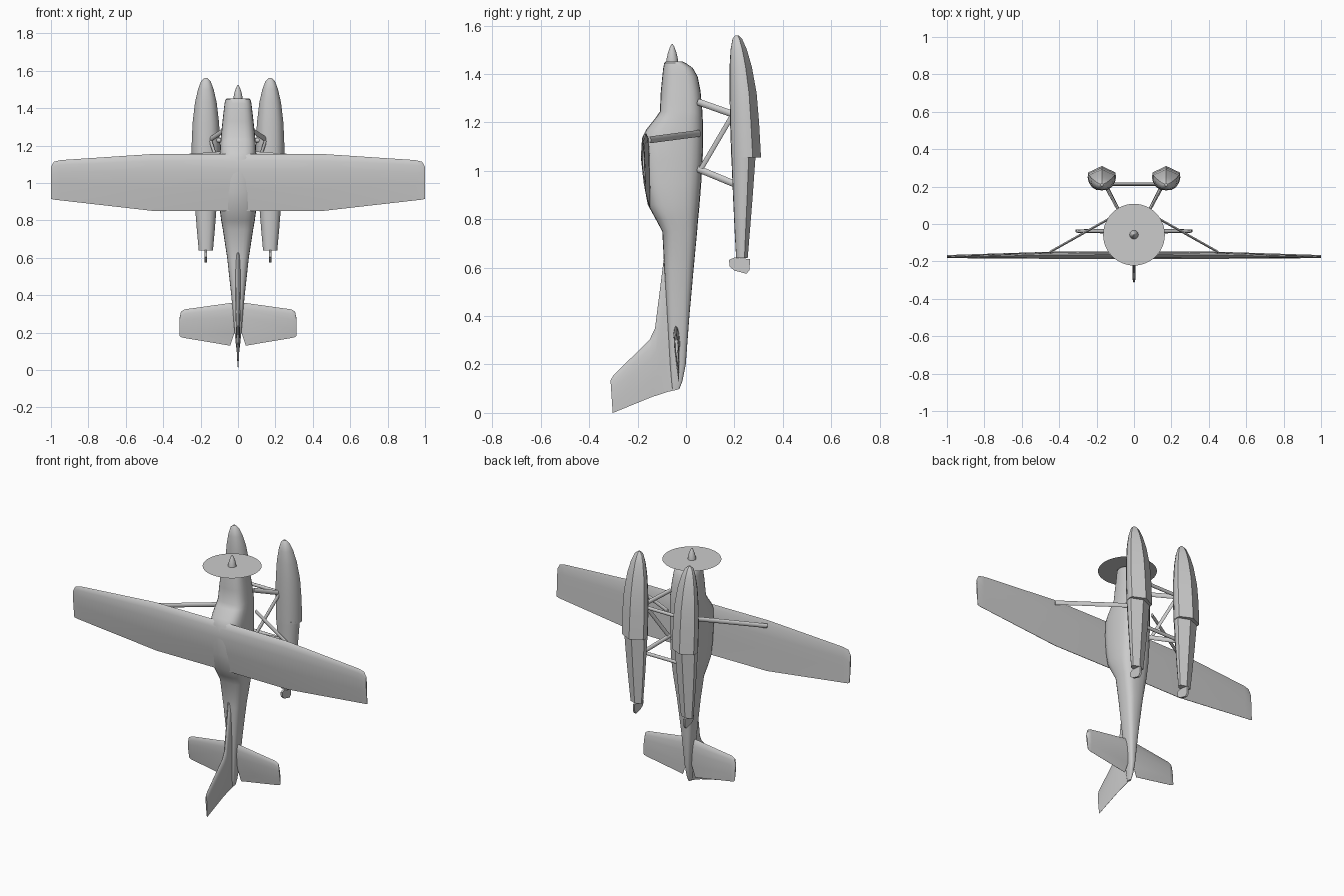
import bpy, bmesh, math
from mathutils import Vector as V

if "Cube" in bpy.data.objects:
    bpy.data.objects.remove(bpy.data.objects["Cube"])


def loft(name, rings, angle=35):
    """Skin a list of equal-length point rings and cap both ends."""
    bm = bmesh.new()
    rows = [[bm.verts.new(p) for p in r] for r in rings]
    n = len(rows[0])
    for a, b in zip(rows, rows[1:]):
        for i in range(n):
            bm.faces.new((a[i], a[(i + 1) % n], b[(i + 1) % n], b[i]))
    bm.faces.new(rows[0])
    bm.faces.new(rows[-1][::-1])
    bmesh.ops.recalc_face_normals(bm, faces=bm.faces)
    me = bpy.data.meshes.new(name)
    bm.to_mesh(me)
    bm.free()
    ob = bpy.data.objects.new(name, me)
    bpy.context.collection.objects.link(ob)
    bpy.ops.object.select_all(action='DESELECT')
    bpy.context.view_layer.objects.active = ob
    ob.select_set(True)
    bpy.ops.object.shade_smooth_by_angle(angle=math.radians(angle))
    return ob


def superellipse(z, y0, y1, hw, e=3.0, n=24):
    """Rounded-box cross-section at height z."""
    c, h, pts = (y0 + y1) / 2, (y1 - y0) / 2, []
    for i in range(n):
        a = math.tau * i / n
        ca, sa = math.cos(a), math.sin(a)
        pts.append((hw * math.copysign(abs(ca) ** (2 / e), ca),
                    c + h * math.copysign(abs(sa) ** (2 / e), sa), z))
    return pts


CAMBERED = [(0, 0), (.03, .4), (.12, .75), (.3, 1), (.6, .7), (1, .06),
            (1, -.06), (.6, -.2), (.3, -.35), (.08, -.3)]
SYMMETRIC = [(0, 0), (.04, .5), (.15, .9), (.35, 1), (.7, .6), (1, .05),
             (1, -.05), (.7, -.6), (.35, -1), (.15, -.9), (.04, -.5)]


def aerofoil(lead, trail, thick, up, shape):
    lead, trail = V(lead), V(trail)
    return [lead.lerp(trail, t) + V(up) * h * thick for t, h in shape]


def strut(name, a, b, wide, thin):
    """Streamlined bar, wide along z where possible."""
    a, b = V(a), V(b)
    d = (b - a).normalized()
    v = d.cross(V((0, 0, 1))).normalized()
    u = v.cross(d)
    ring = [u * wide * math.cos(math.tau * i / 8) + v * thin * math.sin(math.tau * i / 8)
            for i in range(8)]
    return loft(name, [[a + r for r in ring], [b + r for r in ring]], 50)


# Fuselage: z, top y, belly y, half width
body = [(1.452, -.083, -.015, .058), (1.445, -.09, .0, .067), (1.425, -.094, .028, .072),
        (1.39, -.098, .048, .076), (1.33, -.104, .06, .083), (1.245, -.108, .068, .092),
        (1.22, -.125, .069, .094), (1.17, -.165, .071, .097), (1.135, -.182, .071, .099),
        (1.05, -.186, .069, .1), (.95, -.175, .063, .1), (.86, -.158, .056, .098),
        (.80, -.125, .05, .09), (.75, -.098, .046, .081), (.60, -.09, .032, .058),
        (.40, -.078, .014, .036), (.20, -.066, -.001, .018), (.13, -.06, -.015, .011),
        (.098, -.056, -.028, .006)]
loft("fuselage", [superellipse(*s) for s in body])

# Spinner and propeller disc
C = (0, -.057)
loft("spinner", [[(r * math.cos(math.tau * i / 16), C[1] + r * math.sin(math.tau * i / 16), z)
                  for i in range(16)]
                 for z, r in [(1.45, .024), (1.465, .023), (1.49, .017), (1.512, .009), (1.524, .002)]])
bpy.ops.mesh.primitive_circle_add(vertices=48, radius=.165, fill_type='NGON',
                                  location=(0, C[1], 1.457))
bpy.context.object.name = "propeller_disc"

# Main wing: x, leading z, trailing z, leading y, trailing y, thickness
half = [(0, 1.155, .85, -.163, -.147, .028), (.45, 1.155, .85, -.166, -.15, .025),
        (.95, 1.122, .907, -.176, -.165, .010), (.985, 1.113, .911, -.177, -.166, .009),
        (1.0, 1.085, .916, -.177, -.167, .006)]
wing = [(-s[0], *s[1:]) for s in half[:0:-1]] + half
loft("main_wing", [aerofoil((x, yl, zl), (x, yt, zt), t, (0, -1, 0), CAMBERED)
                   for x, zl, zt, yl, yt, t in wing], 40)

# Tail fin with dorsal fillet: leading (y, z), trailing (y, z), thickness
fin = [((-.045, .66), (-.03, .097), .014), ((-.09, .65), (-.075, .087), .013),
       ((-.128, .35), (-.115, .074), .012), ((-.15, .303), (-.14, .066), .011),
       ((-.300, .155), (-.292, .004), .007), ((-.312, .135), (-.303, .0), .004)]
loft("tail_fin", [aerofoil((0, *l), (0, *t), h, (1, 0, 0), SYMMETRIC) for l, t, h in fin], 40)

# Float hull: z, deck y, keel y, half width
hull_front = [(1.56, .203, .217, .008), (1.545, .192, .232, .025), (1.50, .184, .252, .042),
              (1.43, .180, .272, .058), (1.32, .180, .292, .071), (1.2, .182, .302, .076),
              (1.055, .187, .310, .075)]
hull_rear = [(1.07, .187, .288, .071), (.9, .194, .276, .060), (.75, .201, .264, .048),
             (.64, .207, .255, .038)]


def hull_ring(x, z, deck, keel, hw):
    d = keel - deck
    side = [(0, 0), (.4, .02), (.72, .14), (.93, .36), (1, .56), (.97, .72)]
    pts = [(a * hw, deck + b * d) for a, b in side] + [(0, keel)]
    pts += [(-a * hw, deck + b * d) for a, b in side[:0:-1]]
    return [(x + px, py, z) for px, py in pts]


for s, side in ((1, "right"), (-1, "left")):
    # Tailplane
    tail = [(.0, .362, .21, .012), (.018, .362, .20, .012), (.042, .358, .13, .012),
            (.285, .324, .171, .009), (.305, .312, .176, .007), (.312, .28, .182, .004)]
    loft("tailplane_" + side, [aerofoil((s * x, -.042, zl), (s * x, -.03, zt), t, (0, -1, 0), SYMMETRIC)
                               for x, zl, zt, t in tail], 40)
    # Floats with a stepped keel
    fx = s * .172
    loft("float_front_" + side, [hull_ring(fx, *h) for h in hull_front], 30)
    loft("float_rear_" + side, [hull_ring(fx, *h) for h in hull_rear], 30)
    # Water rudder
    rudder = [(.18, .605), (.2, .588), (.25, .575), (.262, .59), (.265, .635),
              (.2, .642), (.178, .632)]
    loft("water_rudder_" + side, [[(fx + o, y, z) for y, z in rudder] for o in (-.006, .006)])
    # Wing strut
    strut("wing_strut_" + side, (s * .085, .055, 1.155), (s * .45, -.15, 1.128), .014, .006)
    # Float legs and diagonal brace
    strut("front_float_leg_" + side, (s * .07, .05, 1.285), (s * .15, .2, 1.232), .014, .008)
    strut("rear_float_leg_" + side, (s * .07, .05, 1.008), (s * .15, .21, .942), .014, .008)
    strut("diagonal_brace_" + side, (s * .075, .06, 1.005), (s * .15, .195, 1.235), .011, .007)

# Spreader bars between the floats
for z, name in ((1.228, "front"), (.945, "rear")):
    strut("spreader_bar_" + name, (-.15, .213, z), (.15, .213, z), .011, .009)
